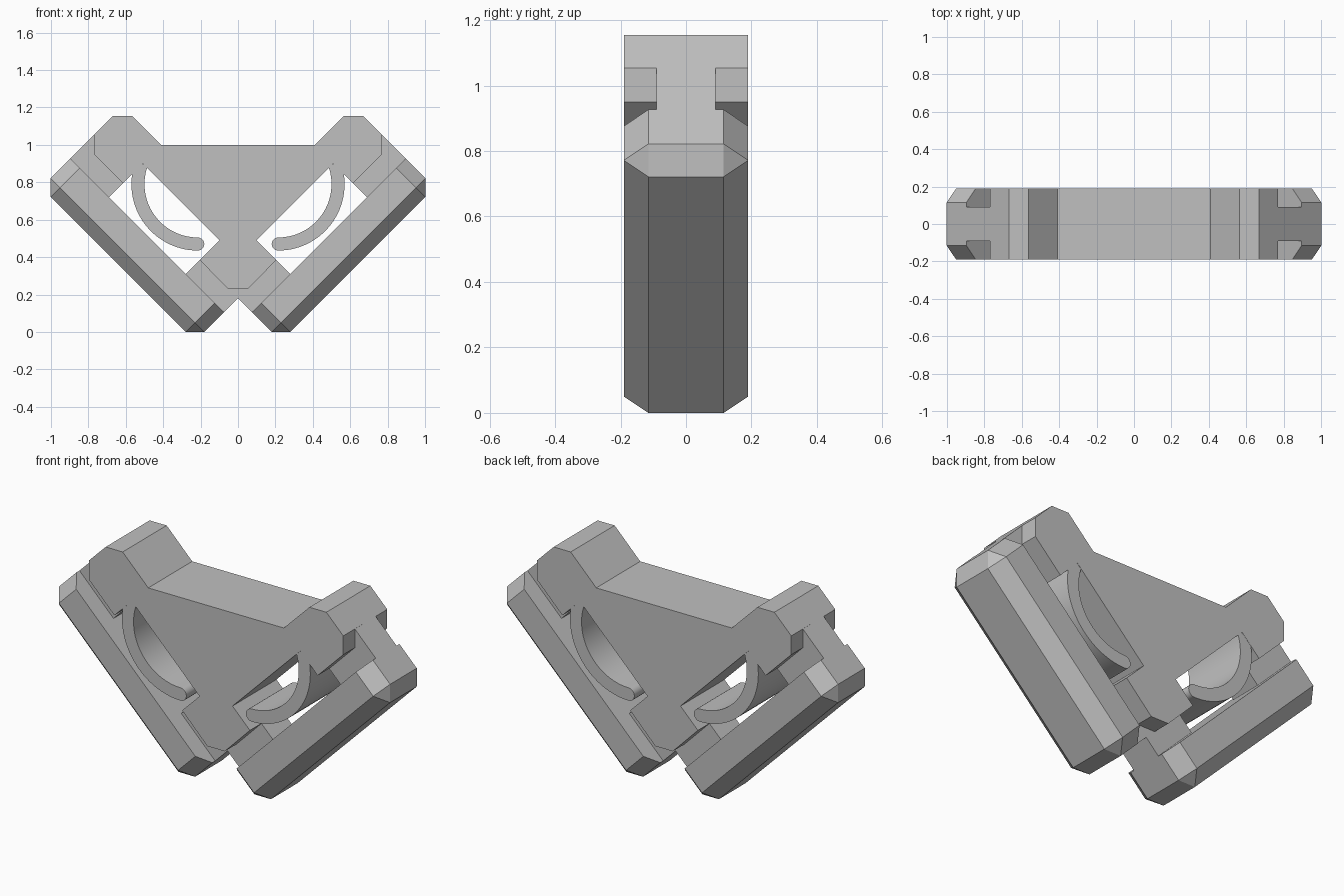
import bpy, bmesh, math

cube = bpy.data.objects.get("Cube")
if cube:
    bpy.data.objects.remove(cube, do_unlink=True)

grey = bpy.data.materials.new("plain grey")
grey.use_nodes = True
colour = (0.53, 0.53, 0.53, 1)
grey.diffuse_color = colour
grey.node_tree.nodes["Principled BSDF"].inputs["Base Color"].default_value = colour

HALF = 0.19          # half depth of the whole model
R2 = math.sqrt(2)


def finish(name, bm, smooth=False):
    bmesh.ops.recalc_face_normals(bm, faces=bm.faces)
    mesh = bpy.data.meshes.new(name)
    bm.to_mesh(mesh)
    bm.free()
    mesh.materials.append(grey)
    obj = bpy.data.objects.new(name, mesh)
    bpy.context.collection.objects.link(obj)
    if smooth:
        bpy.ops.object.select_all(action='DESELECT')
        obj.select_set(True)
        bpy.context.view_layer.objects.active = obj
        bpy.ops.object.shade_smooth_by_angle(angle=math.radians(30))
    return obj


def plate(name, outline, half, smooth=False):
    """Extrude an x-z outline symmetrically through the depth."""
    bm = bmesh.new()
    face = bm.faces.new([bm.verts.new((x, -half, z)) for x, z in outline])
    result = bmesh.ops.extrude_face_region(bm, geom=[face])
    moved = [v for v in result["geom"] if isinstance(v, bmesh.types.BMVert)]
    bmesh.ops.translate(bm, verts=moved, vec=(0, 2 * half, 0))
    return finish(name, bm, smooth)


def diagonal(u, v, side):
    """Point at u along and v inward from the 45 degree rail line."""
    return side * (u - v) / R2, (u + v) / R2


# Rail frame limits
U0, U1 = 0.127, 1.289        # rail ends
V0, V1 = -0.198, 0.021       # outer and inner rail faces
C = 0.071                    # chamfer
W0, W1 = 0.417, 0.997        # window ends
LIP, TOP = 0.127, 0.276      # body lower edge and window top edge

# Central body, symmetric outline
half_outline = [(0.053, 0.23), diagonal(W0, LIP, 1), diagonal(W0, TOP, 1),
                diagonal(W1, TOP, 1), diagonal(W1, LIP, 1),
                (0.77, 0.95), (0.77, 1.053), (0.668, 1.155),
                (0.565, 1.155), (0.41, 1.0)]
plate("body", half_outline + [(-x, z) for x, z in reversed(half_outline)], HALF)

for side, label in ((1, "left"), (-1, "right")):
    # Chamfered rail
    bm = bmesh.new()
    sections = [(V0, U0 + C, U1 - C, 0.115), (V0 + C, U0, U1, 0.115),
                (V1, U0, U1, 0.115), (V0 + C, U0 + C, U1 - C, HALF),
                (V1, U0 + C, U1 - C, HALF)]
    for v, start, end, depth in sections:
        for u in (start, end):
            x, z = diagonal(u, v, side)
            for y in (-depth, depth):
                bm.verts.new((x, y, z))
    bmesh.ops.convex_hull(bm, input=bm.verts)
    bmesh.ops.dissolve_limit(bm, angle_limit=0.01, verts=bm.verts, edges=bm.edges)
    finish(label + "_rail", bm)

    # Narrow webs joining rail and body
    for part, start, end in (("lower", U0, W0), ("upper", W1, U1)):
        corners = [(start, 0), (end, 0), (end, 0.2), (start, 0.2)]
        plate(f"{label}_{part}_web", [diagonal(u, v, side) for u, v in corners], 0.09)

    # Curved spring arm with a rounded tip
    cx, cz, inner, outer = 0.215, 0.79, 0.285, 0.355
    mid, tip = (inner + outer) / 2, (outer - inner) / 2
    arc = [math.radians(20 - 110 * i / 28) for i in range(29)]
    path = [(cx + outer * math.cos(a), cz + outer * math.sin(a)) for a in arc]
    for i in range(1, 10):
        a = -math.pi / 2 - math.pi * i / 10
        path.append((cx + tip * math.cos(a), cz - mid + tip * math.sin(a)))
    path += [(cx + inner * math.cos(a), cz + inner * math.sin(a)) for a in reversed(arc)]
    plate(label + "_spring_arm", [(side * x, z) for x, z in path], HALF - 0.001, True)
